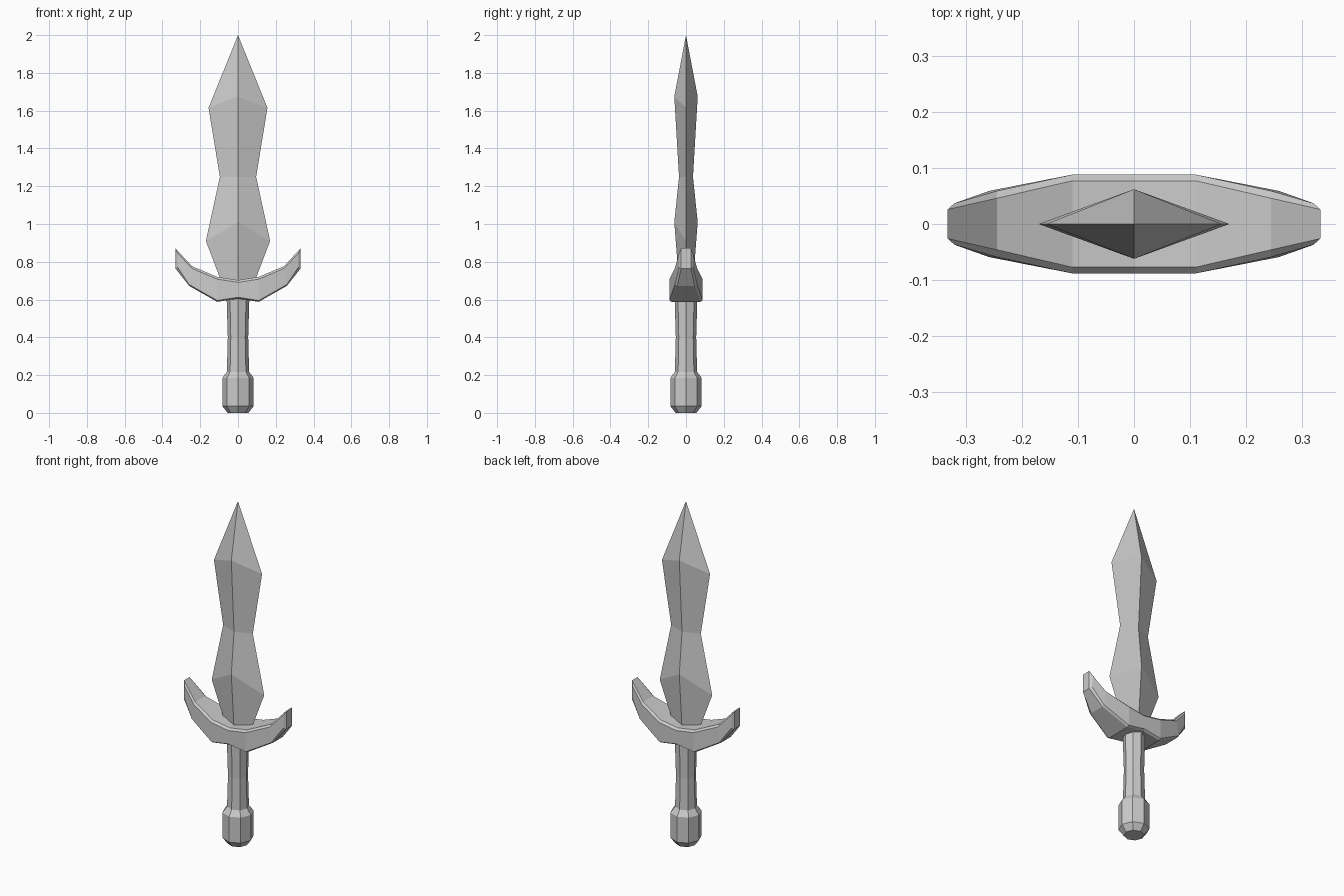
import bpy
import math

if "Cube" in bpy.data.objects:
    bpy.data.objects.remove(bpy.data.objects["Cube"])


def make_object(name, verts, faces):
    mesh = bpy.data.meshes.new(name)
    mesh.from_pydata(verts, [], faces)
    mesh.update()
    obj = bpy.data.objects.new(name, mesh)
    bpy.context.collection.objects.link(obj)
    return obj


def loft(sections, start_caps, end_caps):
    """Bridge equal closed rings; caps list ring indices of each end face."""
    n = len(sections[0])
    verts = [p for ring in sections for p in ring]
    faces = []
    for s in range(len(sections) - 1):
        a, b = s * n, (s + 1) * n
        for i in range(n):
            j = (i + 1) % n
            faces.append((a + i, a + j, b + j, b + i))
    last = (len(sections) - 1) * n
    faces += [tuple(reversed(c)) for c in start_caps]
    faces += [tuple(last + i for i in c) for c in end_caps]
    return verts, faces


# Blade: diamond sections (half width, edge z, half thickness, ridge z)
blade_rows = [
    (0.075, 0.66, 0.035, 0.66),
    (0.170, 0.91, 0.062, 1.01),
    (0.096, 1.25, 0.037, 1.25),
    (0.156, 1.615, 0.062, 1.675),
]
rings = [[(w, 0, ze), (0, t, zr), (-w, 0, ze), (0, -t, zr)]
         for w, ze, t, zr in blade_rows]
verts, faces = loft(rings, [(0, 1, 2, 3)], [])
tip = len(verts)
verts.append((0, 0, 2.0))
faces += [(tip - 4 + i, tip - 4 + (i + 1) % 4, tip) for i in range(4)]
make_object("blade", verts, faces)

# Guard: curved crescent with bevelled front and back rims
# top x, top z, bottom x, bottom z, inner depth, rim depth
half = [
    (0.0, 0.703, 0.0, 0.605, 0.077, 0.088),
    (0.11, 0.72, 0.11, 0.588, 0.077, 0.088),
    (0.244, 0.777, 0.258, 0.672, 0.046, 0.059),
    (0.332, 0.872, 0.332, 0.765, 0.026, 0.037),
]


def guard_ring(row, side):
    tx, tz, bx, bz, d1, d2 = row
    inset = 0.012
    # Rim is pulled inward at the horn ends
    pull = inset if tx > 0.3 else 0.0
    top_drop = 0.026 if tx > 0.3 else inset
    rx, lx = side * (tx - pull), side * (bx - pull)
    tx, bx = side * tx, side * bx
    return [(tx, -d1, tz), (tx, d1, tz),
            (rx, d2, tz - top_drop), (lx, d2, bz + inset * 0.6),
            (bx, d1, bz), (bx, -d1, bz),
            (lx, -d2, bz + inset * 0.6), (rx, -d2, tz - top_drop)]


rings = [guard_ring(r, -1) for r in reversed(half[1:])]
rings += [guard_ring(r, 1) for r in half]
caps = [(0, 1, 4, 5), (1, 2, 3, 4), (5, 6, 7, 0)]
guard = make_object("guard", *loft(rings, caps, caps))
guard.data.flip_normals()


# Handle parts: eight-sided lathed profiles (radius, z)
def lathe(name, profile, sides=8):
    rings = [[(r * math.cos(2 * math.pi * i / sides),
               r * math.sin(2 * math.pi * i / sides), z)
              for i in range(sides)] for r, z in profile]
    cap = tuple(range(sides))
    return make_object(name, *loft(rings, [cap], [cap]))


lathe("handle", [(0.055, 0.0), (0.083, 0.036), (0.083, 0.185), (0.059, 0.217),
                 (0.054, 0.40), (0.061, 0.635)])
